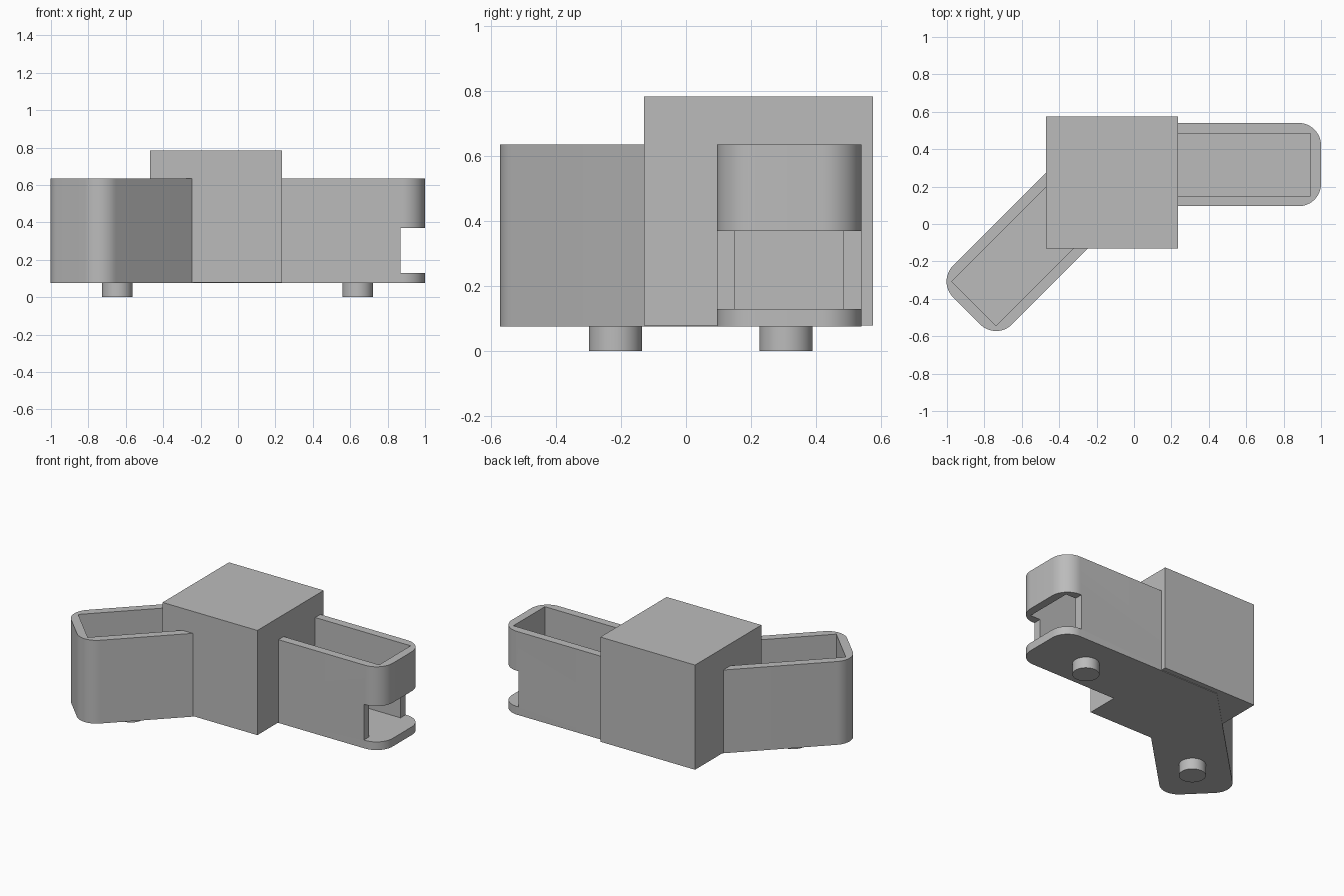
import bpy, bmesh, math
from mathutils import Matrix, Vector

if "Cube" in bpy.data.objects:
    bpy.data.objects.remove(bpy.data.objects["Cube"])

grey = bpy.data.materials.new("plain grey")
grey.diffuse_color = (0.5, 0.5, 0.5, 1)
grey.use_nodes = True
grey.node_tree.nodes["Principled BSDF"].inputs["Base Color"].default_value = grey.diffuse_color

BASE, RIM, FLOOR = 0.075, 0.635, 0.13
HALF, WALL, RADIUS = 0.2225, 0.055, 0.12
BEND = Vector((-0.1125, 0.3175))
DIAG = math.radians(225)
LEFT_LEN = 1.106


def make(name, bm, smooth=False):
    bmesh.ops.recalc_face_normals(bm, faces=bm.faces)
    me = bpy.data.meshes.new(name)
    bm.to_mesh(me)
    bm.free()
    me.materials.append(grey)
    ob = bpy.data.objects.new(name, me)
    bpy.context.collection.objects.link(ob)
    return ob


def smooth(ob):
    bpy.ops.object.select_all(action='DESELECT')
    ob.select_set(True)
    bpy.context.view_layer.objects.active = ob
    bpy.ops.object.shade_smooth_by_angle(angle=math.radians(30))


def prism(name, points, z0, z1):
    bm = bmesh.new()
    face = bm.faces.new([bm.verts.new((x, y, z0)) for x, y in points])
    ext = bmesh.ops.extrude_face_region(bm, geom=[face])
    verts = [v for v in ext["geom"] if isinstance(v, bmesh.types.BMVert)]
    bmesh.ops.translate(bm, verts=verts, vec=(0, 0, z1 - z0))
    return make(name, bm)


def along(angle, points):
    """Place points given as (distance along arm, sideways) from the bend."""
    rot = Matrix.Rotation(angle, 2)
    return [BEND + rot @ Vector(p) for p in points]


def rounded_end(length):
    """Arm end from its right-hand side to its left-hand side."""
    pts = []
    for sign, start in ((-1, -90), (1, 0)):
        for i in range(13):
            a = math.radians(start + 90 * i / 12)
            pts.append((length - RADIUS + RADIUS * math.cos(a),
                        sign * (HALF - RADIUS) + RADIUS * math.sin(a)))
    return pts


def cut(ob, cutter):
    cutter.hide_render = True
    cutter.hide_set(True)
    mod = ob.modifiers.new(cutter.name, 'BOOLEAN')
    mod.operation, mod.solver, mod.object = 'DIFFERENCE', 'EXACT', cutter
    bpy.context.view_layer.objects.active = ob
    bpy.ops.object.modifier_apply(modifier=mod.name)
    bpy.data.objects.remove(cutter)


# Bent trough: two arms joined in a mitre
right_len = 1.0 - BEND.x
k = HALF * math.tan(math.radians(22.5))
outline = (along(0, rounded_end(right_len)) + along(0, [(-k, HALF)])
           + along(DIAG, rounded_end(LEFT_LEN)) + along(0, [(k, -HALF)]))
trough = prism("bent_trough", outline, BASE, RIM)

# Open-topped cavities in both arms
inner = HALF - WALL
for name, angle, start, length in (("right_cavity", 0, 0.2, right_len),
                                   ("left_cavity", DIAG, 0.25, LEFT_LEN)):
    end = length - WALL
    corners = [(start, -inner), (end, -inner), (end, inner), (start, inner)]
    cut(trough, prism(name, along(angle, corners), FLOOR, RIM + 0.2))

# Slot across the end of the right arm
slot = [(0.87, 0), (1.2, 0), (1.2, 0.7), (0.87, 0.7)]
cut(trough, prism("end_slot", slot, FLOOR, 0.37))
smooth(trough)

# Central block
prism("central_block", [(-0.47, -0.13), (0.235, -0.13), (0.235, 0.575), (-0.47, 0.575)],
      0.079, 0.783)

# Round pegs underneath
for name, x, y in (("right_peg", 0.64, 0.308), ("left_peg", -0.645, -0.217)):
    ring = [(x + 0.082 * math.cos(math.tau * i / 48), y + 0.082 * math.sin(math.tau * i / 48))
            for i in range(48)]
    smooth(prism(name, ring, 0, BASE + 0.01))
